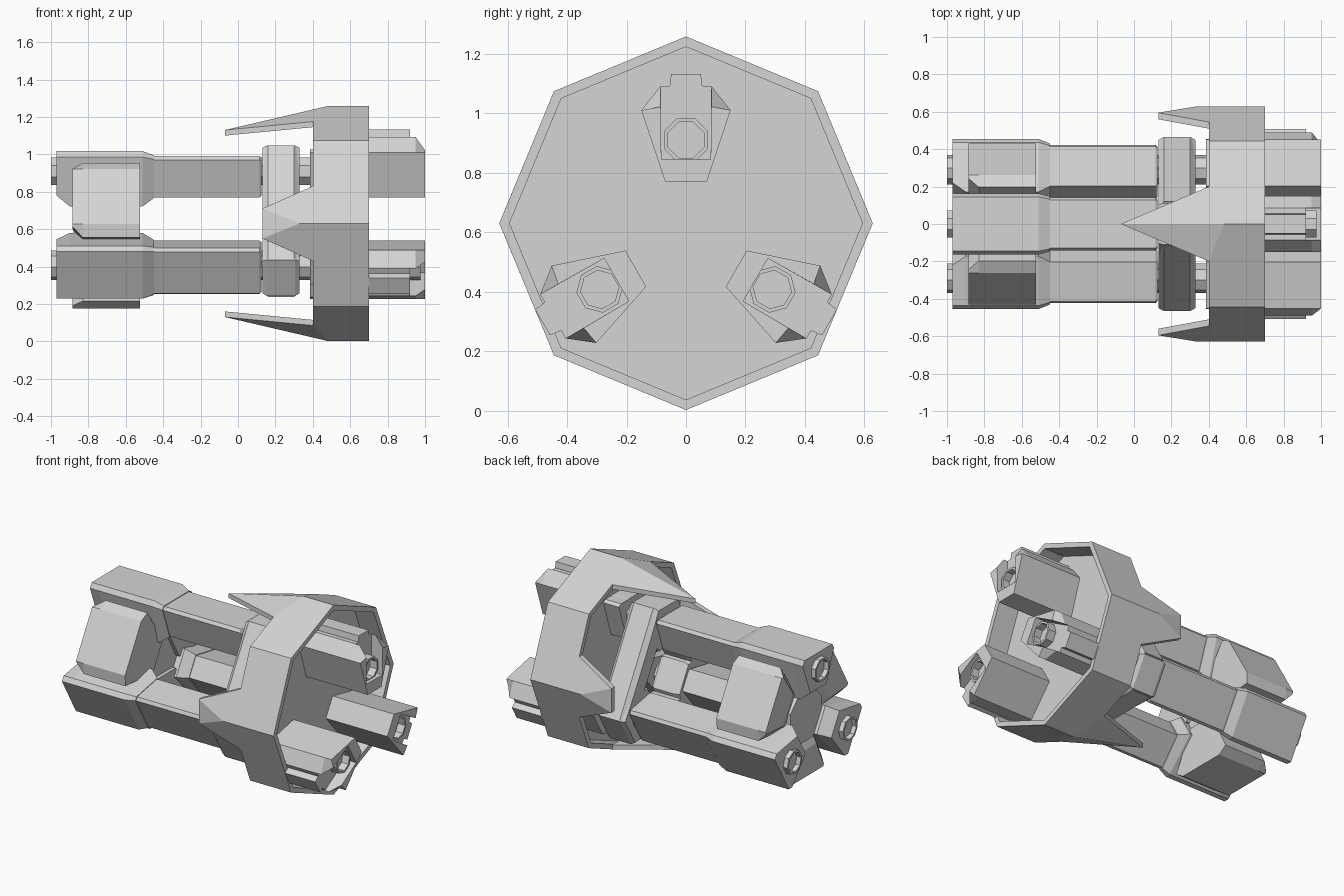
import bpy, bmesh
from math import sin, cos, pi, radians

cube = bpy.data.objects.get("Cube")
if cube:
    bpy.data.objects.remove(cube, do_unlink=True)

grey = bpy.data.materials.new("hull grey")
grey.use_nodes = True
colour = (0.66, 0.66, 0.66, 1)
grey.diffuse_color = colour
grey.node_tree.nodes["Principled BSDF"].inputs["Base Color"].default_value = colour

CORE_Z, RING_Z = 0.575, 0.63
STRUTS = {"top": 90, "left": 210, "right": 330}
GAPS = {"left": 150, "right": 30, "lower": 270}


def finish(bm, name):
    bmesh.ops.recalc_face_normals(bm, faces=bm.faces)
    mesh = bpy.data.meshes.new(name)
    bm.to_mesh(mesh)
    bm.free()
    mesh.materials.append(grey)
    obj = bpy.data.objects.new(name, mesh)
    bpy.context.collection.objects.link(obj)
    return obj


def mirrored(half):
    """Closed outline from a half outline of (width, radius) points."""
    return half + [(-w, r) for w, r in reversed(half)]


def loft(name, sections, angle):
    """Skin (x, outline) sections; the outline radius points along angle."""
    a = radians(angle)
    bm = bmesh.new()
    rows = []
    for x, outline in sections:
        rows.append([bm.verts.new((x, r * cos(a) - w * sin(a),
                                   CORE_Z + r * sin(a) + w * cos(a)))
                     for w, r in outline])
    for p, q in zip(rows, rows[1:]):
        n = len(p)
        for i in range(n):
            j = (i + 1) % n
            bm.faces.new((p[i], p[j], q[j], q[i]))
    bm.faces.new(rows[0])
    bm.faces.new(rows[-1])
    return finish(bm, name)


def hull(name, points):
    bm = bmesh.new()
    for p in points:
        bm.verts.new(p)
    bmesh.ops.convex_hull(bm, input=bm.verts)
    return finish(bm, name)


def scaled(outline, k, mid):
    return [(w * k, mid + (r - mid) * k) for w, r in outline]


def octagon(radius, mid):
    return [(radius * cos(i * pi / 4 + pi / 8), mid + radius * sin(i * pi / 4 + pi / 8))
            for i in range(8)]


# Struts with a wide engine end, a slim middle and an open socket end
slim = mirrored([(.07, .195), (.142, .395), (.128, .415)])
wide = mirrored([(.09, .147), (.163, .41), (.145, .442)])
nose = mirrored([(.085, .205), (.163, .41), (.145, .442)])
socket = mirrored([(.07, .195), (.15, .435), (.085, .517), (.055, .517), (.05, .557)])
socket_root = mirrored([(.07, .195), (.15, .435), (.13, .45), (.055, .45), (.05, .452)])
prongs = mirrored([(.07, .195), (.15, .435), (.085, .517), (.083, .27)])
prong_tips = mirrored([(.07, .195), (.15, .435), (.085, .447), (.083, .27)])
for side, angle in STRUTS.items():
    loft(side + "_strut_engine", [(-.97, nose), (-.9, wide), (-.51, wide),
                                  (-.45, scaled(slim, 1.04, .305))], angle)
    loft(side + "_strut_middle", [(-.46, slim), (.115, slim), (.125, scaled(slim, .94, .31))], angle)
    loft(side + "_strut_socket", [(.385, socket_root), (.5, socket_root), (.52, socket),
                                  (.92, socket)], angle)
    loft(side + "_socket_prongs", [(.915, prongs), (.95, prongs), (1, prong_tips)], angle)
    # Eight-sided pipe running through, hollow at both ends
    pipe = [(-.9, .065), (-1, .065), (-1, .079), (.975, .079), (.975, .065), (.925, .065)]
    loft(side + "_pipe", [(x, octagon(r, .335)) for x, r in pipe], angle)
    # Collar that carries the strut in the frame
    collar = mirrored([(.1, .18), (.2, .3), (.11, .472)])
    rim = scaled(collar, .92, .32)
    loft(side + "_collar", [(.13, rim), (.155, collar), (.305, collar), (.33, rim)], angle)

# Flared pods and frame bars in the gaps between the struts
pod = mirrored([(.1, .1), (.23, .36), (.17, .40)])
pod_end = mirrored([(.1, .22), (.178, .385), (.17, .40)])
bar = mirrored([(.24, .2), (.345, .337)])
bar_rim = mirrored([(.24, .21), (.345, .31)])
for side, angle in GAPS.items():
    loft(side + "_pod", [(-.885, pod_end), (-.83, pod), (-.525, pod)], angle)
    loft(side + "_frame_bar", [(.13, bar_rim), (.16, bar), (.3, bar), (.33, bar_rim)], angle)

# Central hub joining the pods and the engine ends
loft("hub", [(-.88, octagon(.18, 0)), (-.55, octagon(.2, 0))], 90)

# Eight-sided ring, notched where the pointed spikes start
R = .628
slope = sin(pi / 8) / cos(pi / 8)
outline = []
for i in range(8):
    a = i * pi / 4
    y, z = R * cos(a), R * sin(a)
    if i in (2, 6):
        s = 1 if i == 2 else -1
        shoulder = s * (R - .2 * slope)
        outline += [(s * .2, shoulder, .4), (0, z, .48), (-s * .2, shoulder, .4)]
    else:
        outline.append((y, z, .4))
k = .945
bm = bmesh.new()
rows = [[], [], [], []]
for y, z, x in outline:
    for row, (px, f) in zip(rows, ((x, 1), (.7, 1), (.7, k), (x, k))):
        row.append(bm.verts.new((px, y * f, RING_Z + z * f)))
for n, row in enumerate(rows):
    after = rows[(n + 1) % 4]
    for i in range(len(row)):
        j = (i + 1) % len(row)
        bm.faces.new((row[i], row[j], after[j], after[i]))
finish(bm, "ring")

# Bulkhead inside the ring
bm = bmesh.new()
rows = [[bm.verts.new((x, .6 * cos(i * pi / 4), RING_Z + .6 * sin(i * pi / 4)))
         for i in range(8)] for x in (.5, .55)]
for row in rows:
    bm.faces.new(row)
for i in range(8):
    j = (i + 1) % 8
    bm.faces.new((rows[0][i], rows[0][j], rows[1][j], rows[1][i]))
finish(bm, "bulkhead")

# Spikes: pointed above and below, blunt at the sides
for s, above, side in ((1, "upper", "back"), (-1, "lower", "front")):
    base = R - .2 * slope
    points = [(.48, 0, RING_Z + s * R), (.48, 0, RING_Z + s * .59)]
    points += [(-.07, 0, RING_Z + s * h) for h in (.47, .5)]
    points += [(.4, w, RING_Z + s * h) for w in (-.2, .2) for h in (base, base - .03)]
    hull(above + "_spike", points)
    points = [(.33, s * R, RING_Z), (.45, s * R, RING_Z)]
    for m in (-1, 1):
        points += [(.13, s * y, RING_Z + m * .08) for y in (.56, .595)]
        points += [(.4, s * y, RING_Z + m * .2) for y in (base - .035, base)]
    hull(side + "_spike", points)
